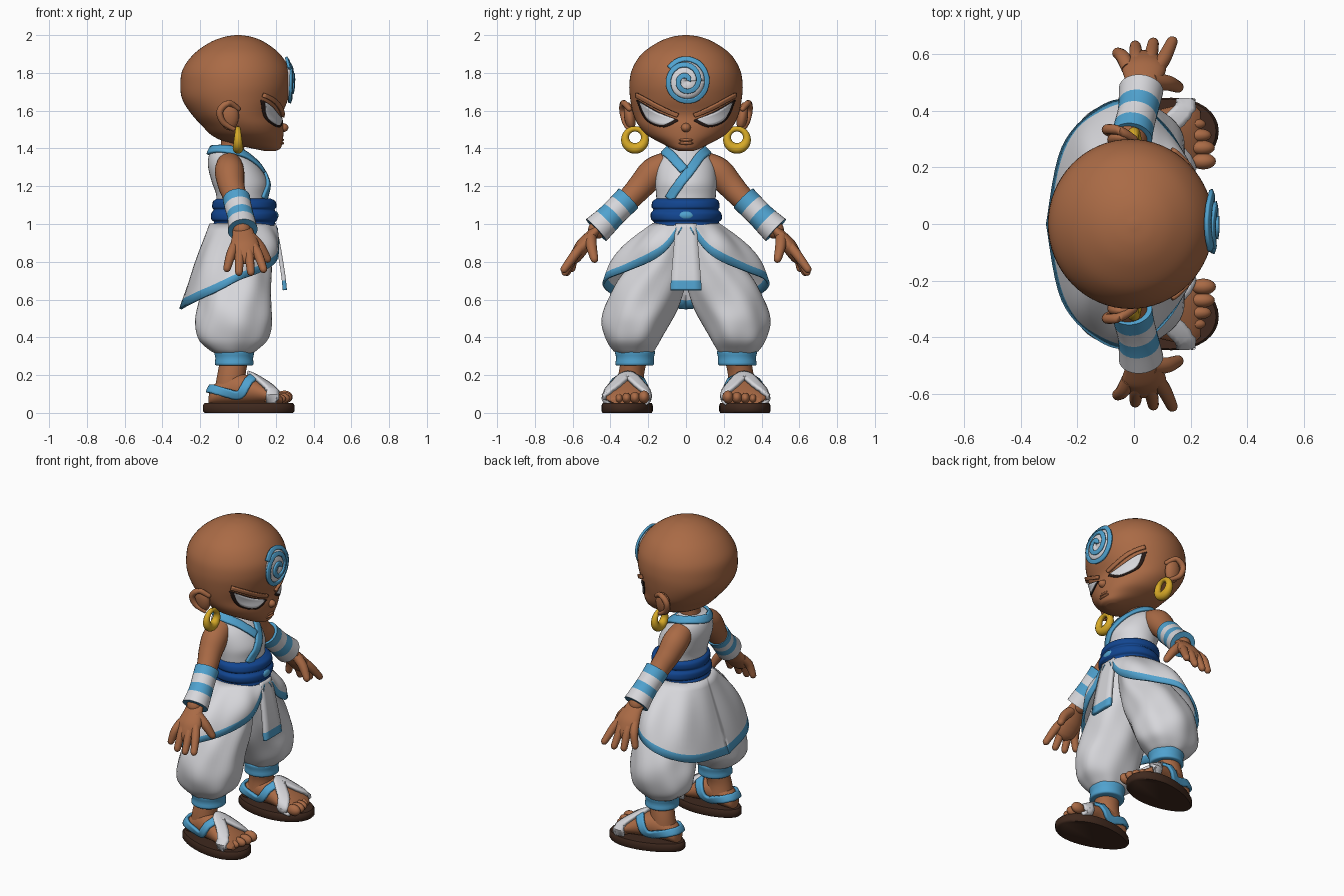
import bpy, bmesh, math
from mathutils import Vector, Matrix
from mathutils.bvhtree import BVHTree

if "Cube" in bpy.data.objects:
    bpy.data.objects.remove(bpy.data.objects["Cube"])


def material(name, r, g, b):
    m = bpy.data.materials.new(name)
    m.use_nodes = True
    m.diffuse_color = (r, g, b, 1)
    bsdf = m.node_tree.nodes["Principled BSDF"]
    bsdf.inputs["Base Color"].default_value = (r, g, b, 1)
    bsdf.inputs["Roughness"].default_value = 0.7
    return m


SKIN = material("brown skin", .40, .145, .06)
WHITE = material("white cloth", .68, .68, .71)
BLUE = material("light blue trim", .08, .36, .62)
NAVY = material("dark blue sash", .006, .06, .28)
GOLD = material("gold", .68, .40, .02)
SOLE = material("dark brown sole", .05, .022, .013)
DARK = material("eye outline", .02, .01, .008)


def spline(rows, k=5):
    """Catmull-Rom through tuples of any length."""
    out, n = [], len(rows)
    for i in range(n - 1):
        a, b, c, d = (rows[min(max(i + j, 0), n - 1)] for j in (-1, 0, 1, 2))
        for s in range(k):
            t = s / k
            out.append(tuple(.5 * (2*q + (r - p)*t + (2*p - 5*q + 4*r - w)*t*t
                                   + (3*q - p - 3*r + w)*t**3)
                             for p, q, r, w in zip(a, b, c, d)))
    return out + [tuple(rows[-1])]


def finish(name, bm, mats, mirror=False, solid=0):
    bmesh.ops.recalc_face_normals(bm, faces=bm.faces)
    me = bpy.data.meshes.new(name)
    bm.to_mesh(me)
    tree = BVHTree.FromBMesh(bm)
    bm.free()
    for m in mats:
        me.materials.append(m)
    me.shade_smooth()
    me.set_sharp_from_angle(angle=math.radians(50))
    ob = bpy.data.objects.new(name, me)
    bpy.context.collection.objects.link(ob)
    if solid:
        s = ob.modifiers.new("thickness", "SOLIDIFY")
        s.thickness, s.offset = solid, 0
    if mirror:
        ob.modifiers.new("mirror", "MIRROR").use_axis = (False, True, False)
    return tree


def grid(name, rows, mats, closed=False, pick=None, **kw):
    """Skin rows of points; pick(row, column) gives the colour index."""
    bm = bmesh.new()
    vs = [[bm.verts.new(p) for p in r] for r in rows]
    n = len(rows[0])
    for i in range(len(rows) - 1):
        for j in range(n if closed else n - 1):
            k = (j + 1) % n
            f = bm.faces.new((vs[i][j], vs[i][k], vs[i + 1][k], vs[i + 1][j]))
            f.material_index = pick(i, j) if pick else 0
    if closed:
        bm.faces.new(vs[0])
        bm.faces.new(vs[-1][::-1])
    return finish(name, bm, mats, **kw)


def stack(name, rows, mat, k=5, n=40, bump=None, **kw):
    """Horizontal ellipses (z, cx, cy, rx, ry)."""
    rings = []
    for z, cx, cy, rx, ry in spline(rows, k):
        ring = []
        for j in range(n):
            a = math.tau * j / n
            s = 1 + (bump(a, z) if bump else 0)
            ring.append((cx + rx*s*math.cos(a), cy + ry*s*math.sin(a), z))
        rings.append(ring)
    return grid(name, rings, [mat], closed=True, **kw)


def tube(name, path, mats, flat=1, n=16, k=5, rounded=True, **kw):
    """Limb along (x, y, z, radius), widest along x."""
    pts = spline(path, k)
    if rounded:
        end, r = Vector(pts[-1][:3]), pts[-1][3]
        d = (end - Vector(pts[-2][:3])).normalized() * r
        pts += [(*(end + d*f), r*g) for f, g in ((.5, .85), (.85, .5), (1, .1))]
    rings = []
    for i, p in enumerate(pts):
        a, b = pts[max(i - 1, 0)], pts[min(i + 1, len(pts) - 1)]
        t = (Vector(b[:3]) - Vector(a[:3])).normalized()
        v = t.cross(Vector((1, 0, 0))).normalized()
        u = v.cross(t)
        rings.append([Vector(p[:3]) + p[3]*(u*math.cos(math.tau*j/n)
                      + v*flat*math.sin(math.tau*j/n)) for j in range(n)])
    return grid(name, rings, mats, closed=True, **kw)


def ball(name, mat, c, r, tilt=0, mirror=True):
    bm = bmesh.new()
    mx = Matrix.Translation(c) @ Matrix.Rotation(tilt, 4, 'X') @ Matrix.Diagonal((*r, 1))
    bmesh.ops.create_uvsphere(bm, u_segments=20, v_segments=12, radius=1, matrix=mx)
    finish(name, bm, [mat], mirror)


def stick(tree, p, off, face=False):
    """Drop a point onto a surface: straight back for the face, else nearest."""
    hit = tree.ray_cast(Vector((1, p[1], p[2])), Vector((-1, 0, 0))) if face else (None,)
    if hit[0] is None:
        hit = tree.find_nearest(Vector(p))
    return hit[0] + hit[1]*off, hit[1]


def ribbon(name, tree, path, width, mat, off=.008, solid=.014, face=False, k=8, **kw):
    pts = [stick(tree, p, off, face) for p in spline(path, k)]
    rows = []
    for i, (p, nrm) in enumerate(pts):
        t = pts[min(i + 1, len(pts) - 1)][0] - pts[max(i - 1, 0)][0]
        side = nrm.cross(t).normalized() * width
        rows.append([stick(tree, p + side*s, off, face)[0] for s in (-.5, -.25, 0, .25, .5)])
    grid(name, rows, [mat], solid=solid, **kw)


# Head and face
head = stack("head", [(1.387, .17, 0, .03, .04), (1.40, .15, 0, .075, .075),
                      (1.43, .09, 0, .145, .135), (1.47, .05, 0, .19, .205),
                      (1.52, .025, 0, .215, .25), (1.58, -.005, 0, .24, .278),
                      (1.66, -.015, 0, .28, .295), (1.74, -.012, 0, .293, .30),
                      (1.82, -.01, 0, .282, .285), (1.90, -.006, 0, .228, .235),
                      (1.96, -.003, 0, .148, .152), (1.99, 0, 0, .075, .078),
                      (2.0, 0, 0, .012, .012)], SKIN, n=64)
stack("neck", [(1.3, -.04, 0, .075, .075), (1.40, -.03, 0, .062, .062),
               (1.52, -.01, 0, .08, .08)], SKIN)
ball("nose", SKIN, (.235, 0, 1.51), (.032, .026, .024), mirror=False)
for nm, z in (("upper_lip", 1.445), ("lower_lip", 1.428)):
    ball(nm, SKIN, (.228, 0, z), (.016, .04, .009), mirror=False)
ball("ears", SKIN, (-.045, .298, 1.57), (.05, .03, .075), -.15)
tube("ear_rims", [(-.02, .30, 1.50, .012), (-.08, .322, 1.54, .016), (-.095, .335, 1.60, .018),
                  (-.05, .33, 1.64, .017), (.0, .30, 1.61, .014)], [SKIN], mirror=True)

top = spline([(.06, 1.555), (.15, 1.593), (.24, 1.645)], 8)
low = spline([(.06, 1.55), (.125, 1.523), (.20, 1.555), (.24, 1.64)], 16)[::3]


def eye(name, mat, grow, off):
    rows = []
    for a, b in zip(top, low):
        row = []
        for v in range(6):
            y, z = (p + (q - p)*v/5 for p, q in zip(a, b))
            row.append(stick(head, (1, .15 + (y - .15)*grow, 1.578 + (z - 1.578)*grow), off, True)[0])
        rows.append(row)
    grid(name, rows, [mat], mirror=True, solid=.003)


eye("eye_outlines", DARK, 1.2, .003)
eye("eye_whites", WHITE, 1, .006)
ribbon("brows", head, [(1, .04, 1.575), (1, .14, 1.625), (1, .25, 1.685)], .022, SKIN,
       off=.008, solid=.016, face=True, mirror=True)

# Forehead spiral on a white disc
disc = [[stick(head, (1, r*math.cos(a/20*math.pi), 1.757 + r*math.sin(a/20*math.pi)), .006, True)[0]
         for r in (.001, .035, .07, .098)] for a in range(41)]
grid("emblem_disc", disc, [WHITE], solid=.012)
coil = []
for i in range(30):
    a, r = math.tau*2.4*i/29, .012 + .088*min(1, i/22)
    coil.append((1, r*math.cos(a), 1.757 + r*math.sin(a)))
ribbon("emblem_spiral", head, coil, .024, BLUE, off=.015, solid=.014, face=True, k=4)

# Earrings, thicker at the bottom
hoop = []
for i in range(21):
    a = math.tau*i/20
    hoop.append((0, .27 + .052*math.sin(a), 1.452 + .052*math.cos(a), .021 - .007*math.cos(a)))
tube("earrings", hoop, [GOLD], k=2, rounded=False, mirror=True)

# Vest, collar and sash
vest = stack("vest", [(1.05, .02, 0, .135, .15), (1.15, .02, 0, .135, .158),
                      (1.22, .01, 0, .148, .162), (1.30, -.02, 0, .138, .155),
                      (1.36, -.045, 0, .11, .13), (1.405, -.055, 0, .08, .09)], WHITE)
ribbon("collar", vest, [(.12, -.01, 1.275), (.06, -.07, 1.35), (-.05, -.1, 1.385),
                        (-.14, 0, 1.385), (-.05, .1, 1.385), (.06, .07, 1.35),
                        (.14, 0, 1.25), (.16, -.1, 1.13)], .05, BLUE)
stack("sash", [(1.135, .03, 0, .14, .155), (1.12, .032, 0, .165, .175),
               (1.09, .034, 0, .17, .18), (1.075, .034, 0, .162, .172),
               (1.055, .035, 0, .175, .187), (1.025, .034, 0, .175, .187),
               (1.01, .034, 0, .162, .172), (.99, .03, 0, .168, .178),
               (.98, .03, 0, .145, .155)], NAVY,
      bump=lambda a, z: .012*math.sin(3*a + 40*z))
ball("sash_knot", BLUE, (.2, 0, 1.045), (.014, .04, .022), mirror=False)

# Overskirt, half a turn from the front opening to the back
hem = spline([(.15, .205, .02, .975), (.5, .21, .10, .865), (.85, .195, .19, .80),
              (1.2, .12, .33, .745), (1.6, 0, .43, .70), (2.0, -.12, .41, .64),
              (2.55, -.25, .27, .58), (math.pi, -.305, 0, .55)], 7)
rows = []
for th, x, y, z in hem:
    a, b = Vector((.02 + .165*math.cos(th), .17*math.sin(th), 1.0)), Vector((x, y, z))
    last = 1 - min(.05/(b - a).length, .85)
    out = Vector((math.cos(th), math.sin(th), 0))
    row = []
    for t in [last*i/9 for i in range(10)] + [1]:
        puff = .045*abs(math.sin(th)) + .012*math.sin(9*th) * math.sin(th)
        row.append(a.lerp(b, t) + out*puff*math.sin(math.pi*t))
    row[-1].y = row[-1].y if th < 3.1 else 0
    rows.append(row)
for p in rows[-1]:
    p.y = 0
grid("overskirt", rows, [WHITE, BLUE], pick=lambda i, j: int(j == 9), mirror=True, solid=.014)

# Hanging front cloth with a blue end
strip = [[(x, w*s, z) for s in (-1, -.5, 0, .5, 1)] for x, w, z in
         spline([(.19, .055, 1.0), (.215, .065, .88), (.235, .075, .76),
                 (.243, .08, .70), (.248, .082, .65)], 4)]
grid("front_cloth", strip, [WHITE, BLUE], pick=lambda i, j: int(i >= 12), solid=.022)


# Trousers, cuffs and ankles
def folds(a, z):
    return .022*math.sin(7*a + 9*z) + .018*math.sin(4*a - 22*z)


stack("trousers", [(.31, -.02, .27, .09, .09), (.335, -.025, .275, .13, .115),
                   (.39, -.025, .275, .185, .148), (.48, -.02, .262, .20, .18),
                   (.58, -.015, .23, .192, .195), (.70, -.005, .18, .182, .185),
                   (.82, .005, .12, .165, .15), (.98, .015, .07, .14, .10)],
      WHITE, n=56, bump=folds, mirror=True)
stack("cuffs", [(.25, -.02, .272, .085, .085), (.256, -.02, .272, .102, .102),
                (.29, -.02, .27, .1, .1), (.325, -.02, .27, .106, .106),
                (.335, -.02, .27, .09, .09)], BLUE, k=3, mirror=True)
stack("ankles", [(.12, -.04, .29, .085, .075), (.2, -.035, .29, .075, .068),
                 (.28, -.02, .275, .075, .07)], SKIN, mirror=True)

# Feet, toes and sandals
rings = []
for x, cy, ry, zt in spline([(-.155, .29, .02, .09), (-.135, .29, .055, .14),
                             (-.04, .295, .078, .21), (.05, .305, .09, .20),
                             (.13, .31, .105, .16), (.2, .315, .11, .115),
                             (.235, .31, .09, .085)]):
    h = (zt - .045)/2
    rings.append([(x, cy + ry*math.cos(math.tau*j/28), .045 + h + h*math.sin(math.tau*j/28))
                  for j in range(28)])
foot = grid("feet", rings, [SKIN], closed=True, mirror=True)
for i in range(5):
    r = .034 - .003*i
    ball("toes_%d" % (i + 1), SKIN, (.245 - .004*i*i, .222 + .05*i - .002*i*i, .05 + r), (.045, r*.85, r))
ribbon("heel_straps", foot, [(.1, .31, .2), (.0, .40, .09), (-.08, .38, .11), (-.18, .29, .14),
                             (-.08, .2, .11), (.0, .2, .09), (.1, .31, .2)], .046, BLUE,
       off=.01, solid=.018, mirror=True)
ribbon("toe_straps", foot, [(.2, .43, .055), (.155, .38, .13), (.09, .31, .22), (.155, .24, .13),
                            (.2, .19, .055)], .07, WHITE, off=.014, solid=.02, mirror=True)
layers = []
for z, s in ((0, .96), (.01, 1), (.04, 1), (.052, .96)):
    ring = []
    for j in range(40):
        a = math.tau*j/40
        c = math.cos(a)
        ring.append((.057 + .243*s*c, .308 + .02*c + (.132 + .025*c)*s*math.sin(a), z))
    layers.append(ring)
grid("sandal_soles", layers, [SOLE], closed=True, mirror=True)

# Arms, wrapped forearms and hands
tube("arms", [(-.045, .10, 1.315, .068), (-.045, .17, 1.275, .078), (-.035, .235, 1.205, .07),
              (-.015, .30, 1.135, .062), (.02, .47, .97, .05)], [SKIN], n=24, mirror=True)
tube("forearm_wraps", [(-.008, .305, 1.135, .073), (.0, .345, 1.095, .071), (.01, .385, 1.055, .07),
                       (.018, .425, 1.015, .073), (.025, .475, .968, .079)], [BLUE, WHITE],
     n=28, rounded=False, pick=lambda i, j: (i // 5) % 2, mirror=True)
tube("palms", [(.022, .46, .98, .05), (.03, .505, .935, .062), (.035, .545, .885, .078),
               (.035, .568, .85, .072)], [SKIN], flat=.5, n=24, mirror=True)
for i, (bx, tx, ty, tz) in enumerate([(-.02, -.058, .605, .765), (.012, .005, .63, .745),
                                      (.05, .068, .64, .745), (.082, .135, .645, .76)]):
    tube("fingers_%d" % (i + 1), [(bx, .55, .885, .025), ((bx + tx)/2, .59, .835, .025),
                                  (tx, ty, tz, .02)], [SKIN], n=12, mirror=True)
tube("thumbs", [(.06, .505, .935, .03), (.115, .50, .88, .028), (.155, .485, .815, .021)],
     [SKIN], n=12, mirror=True)
